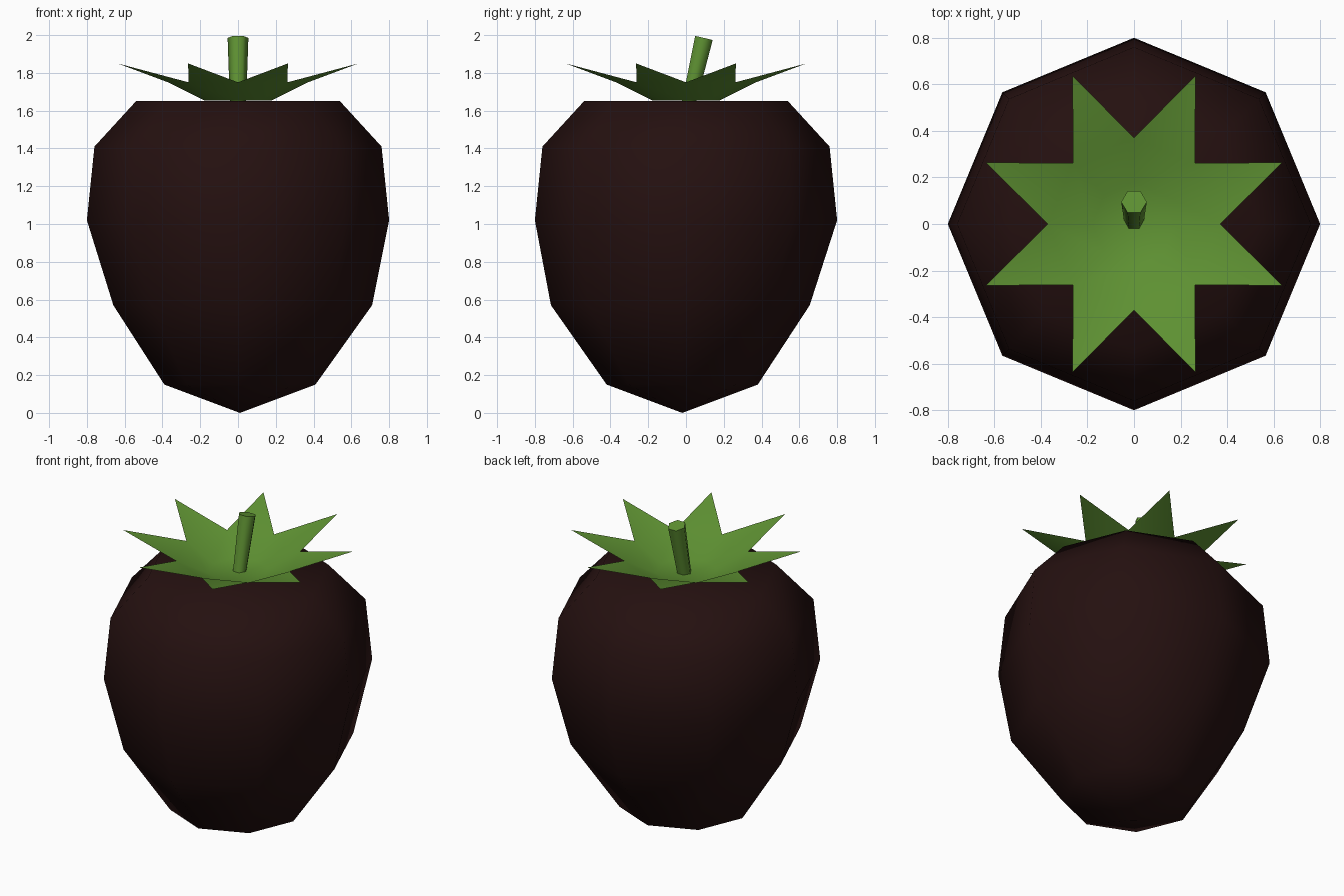
import bpy, bmesh, math
from mathutils import Vector

if "Cube" in bpy.data.objects:
    bpy.data.objects.remove(bpy.data.objects["Cube"])


def material(name, rgb):
    m = bpy.data.materials.new(name)
    m.diffuse_color = (*rgb, 1)
    m.use_nodes = True
    m.node_tree.nodes["Principled BSDF"].inputs["Base Color"].default_value = m.diffuse_color
    return m


def finish(name, bm, mat):
    me = bpy.data.meshes.new(name)
    bm.to_mesh(me)
    bm.free()
    ob = bpy.data.objects.new(name, me)
    bpy.context.collection.objects.link(ob)
    me.materials.append(mat)
    return ob


def ring(bm, n, r, z, cx=0, cy=0, turn=0):
    return [bm.verts.new((cx + r * math.cos(turn + i * math.tau / n),
                          cy + r * math.sin(turn + i * math.tau / n), z)) for i in range(n)]


def bridge(bm, a, b):
    n = len(a)
    for i in range(n):
        j = (i + 1) % n
        bm.faces.new((a[i], a[j], b[j], b[i]))


dark_red = material("dark red", (0.018, 0.0052, 0.005))
green = material("leaf green", (0.115, 0.29, 0.033))

# Fruit body: eight-sided rings, slightly leaning towards the tip
bm = bmesh.new()
rings = [ring(bm, 8, r, z, x, y) for r, z, x, y in (
    (0.40, 0.15, 0.01, -0.02), (0.685, 0.57, 0.025, -0.03), (0.80, 1.02, 0, 0),
    (0.76, 1.41, 0, 0), (0.54, 1.65, 0, 0))]
for a, b in zip(rings, rings[1:]):
    bridge(bm, a, b)
tip = bm.verts.new((0.01, -0.02, 0))
for i in range(8):
    bm.faces.new((tip, rings[0][(i + 1) % 8], rings[0][i]))
bm.faces.new(rings[-1])
for f in bm.faces:
    f.smooth = True
finish("fruit_body", bm, dark_red)

# Leaf crown: flat middle, rising to valleys and pointed tips
bm = bmesh.new()
inner = ring(bm, 8, 0.18, 1.655)
valley = ring(bm, 8, 0.37, 1.75)
tips = ring(bm, 8, 0.69, 1.85, turn=math.tau / 16)
bm.faces.new(inner)
bridge(bm, valley, inner)
for i in range(8):
    bm.faces.new((valley[i], tips[i], valley[(i + 1) % 8]))
bmesh.ops.recalc_face_normals(bm, faces=bm.faces)
for f in bm.faces:
    if f.normal.z < 0:
        f.normal_flip()
    f.smooth = True
finish("leaf_crown", bm, green)

# Stem: leaning six-sided rod
bm = bmesh.new()
base, top = Vector((0, 0.015, 1.64)), Vector((0, 0.095, 1.985))
axis = top - base
bmesh.ops.create_cone(bm, cap_ends=True, segments=6, radius1=0.043, radius2=0.055,
                      depth=axis.length)
bmesh.ops.rotate(bm, verts=bm.verts,
                 matrix=Vector((0, 0, 1)).rotation_difference(axis).to_matrix())
# turn so that points of the hexagon face sideways
sideways = max(abs(v.co.x) for v in bm.verts) > 0.0549
if not sideways:
    from mathutils import Matrix
    bmesh.ops.rotate(bm, verts=bm.verts, matrix=Matrix.Rotation(math.pi / 6, 3, axis))
bmesh.ops.translate(bm, verts=bm.verts, vec=(base + top) / 2)
for f in bm.faces:
    f.smooth = len(f.verts) == 4
for e in bm.edges:
    e.smooth = all(len(f.verts) == 4 for f in e.link_faces)
finish("stem", bm, green)
